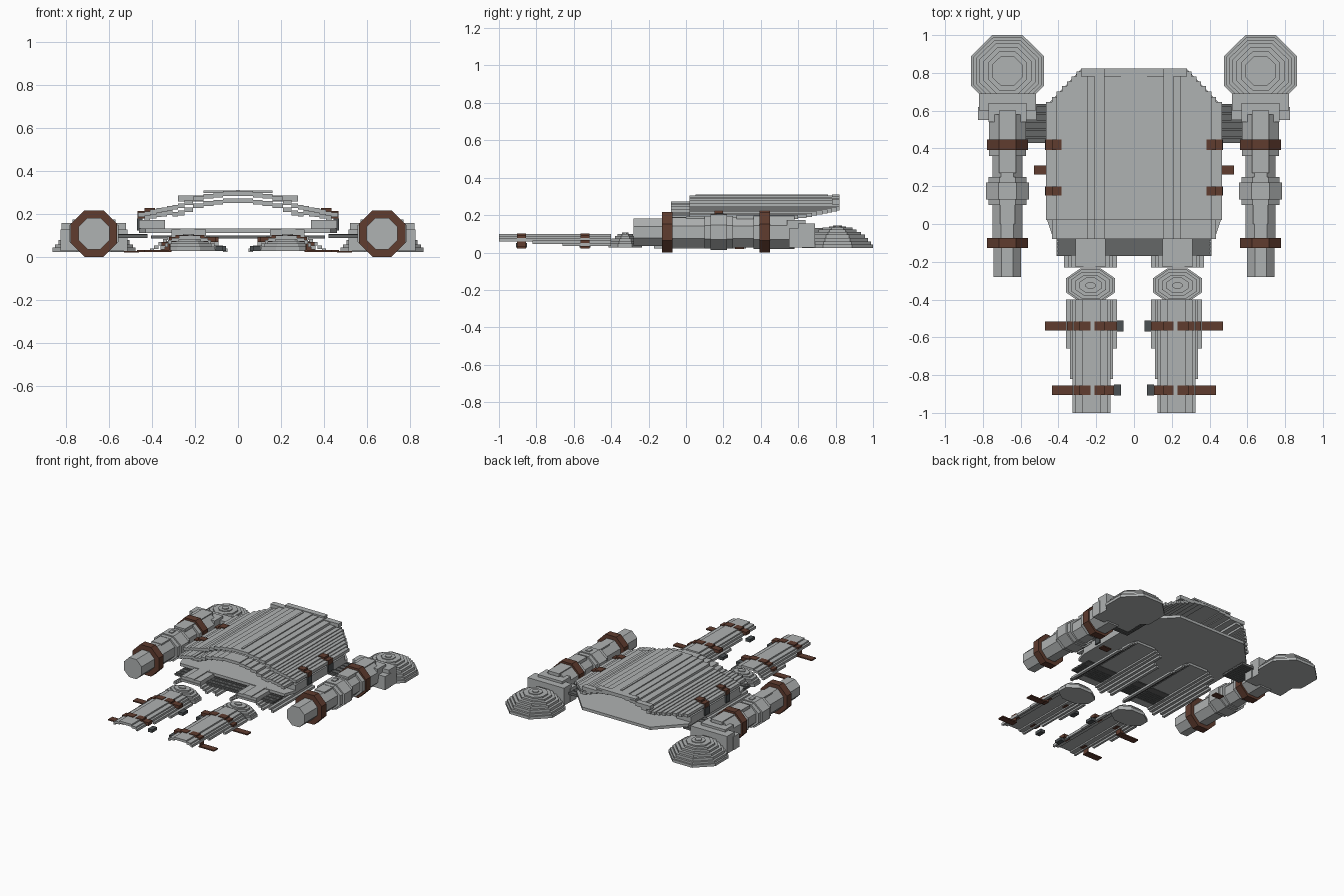
import bpy, bmesh, math

if "Cube" in bpy.data.objects:
    bpy.data.objects.remove(bpy.data.objects["Cube"])


def material(name, rgb):
    m = bpy.data.materials.new(name)
    m.diffuse_color = (*rgb, 1)
    m.use_nodes = True
    m.node_tree.nodes["Principled BSDF"].inputs["Base Color"].default_value = m.diffuse_color
    return m


STEEL = material("steel grey", (0.43, 0.445, 0.445))
DARK = material("dark mail", (0.13, 0.135, 0.135))
BUCKLE = material("buckle grey", (0.07, 0.08, 0.085))
LEATHER = material("brown leather", (0.115, 0.045, 0.028))


def finish(name, bm, mat):
    bmesh.ops.recalc_face_normals(bm, faces=bm.faces)
    me = bpy.data.meshes.new(name)
    bm.to_mesh(me)
    bm.free()
    me.materials.append(mat)
    ob = bpy.data.objects.new(name, me)
    bpy.context.collection.objects.link(ob)
    return ob


def prism(bm, outline, place):
    """Closed prism: outline points mapped at both ends by place(point, end)."""
    a, b = ([bm.verts.new(place(p, e)) for p in outline] for e in (0, 1))
    n = len(outline)
    bm.faces.new(a)
    bm.faces.new(b[::-1])
    for i in range(n):
        bm.faces.new((a[i], b[i], b[(i + 1) % n], a[(i + 1) % n]))


def add_box(bm, x0, x1, y0, y1, z0, z1):
    prism(bm, [(x0, y0), (x1, y0), (x1, y1), (x0, y1)],
          lambda p, e: (p[0], p[1], z1 if e else z0))


def boxes(name, items, mat):
    bm = bmesh.new()
    for it in items:
        add_box(bm, *it)
    return finish(name, bm, mat)


def octagon(rx, ry):
    k = math.tan(math.pi / 8)
    return [(sx * rx, sy * ry) for sx, sy in
            ((1, -k), (1, k), (k, 1), (-k, 1), (-1, k), (-1, -k), (-k, -1), (k, -1))]


def dome(name, cx, cy, rx, ry, z0, tiers, mat=STEEL):
    """Stepped octagonal dome; tiers are (scale, top z)."""
    bm = bmesh.new()
    low = z0
    for s, top in tiers:
        prism(bm, octagon(rx * s, ry * s),
              lambda p, e: (cx + p[0], cy + p[1], top if e else low))
        low = top
    return finish(name, bm, mat)


def tube(name, cx, cz, sections, mat):
    """Octagonal prisms along y; sections are (y0, y1, rx, rz)."""
    bm = bmesh.new()
    for y0, y1, rx, rz in sections:
        prism(bm, octagon(rx, rz),
              lambda p, e: (cx + p[0], y1 if e else y0, cz + p[1]))
    return finish(name, bm, mat)


def arch(name, cx, bands, y_range, thick, mat=STEEL):
    """Symmetric stepped arch of lengthwise strips; bands are (x0, x1, top z)."""
    items = []
    for x0, x1, top in bands:
        y0, y1 = y_range((x0 + x1) / 2)
        for s in (1, -1):
            a, b = sorted((cx + s * x0, cx + s * x1))
            items.append((a, b, y0, y1, top - thick, top))
    return boxes(name, items, mat)


# Breastplate: long stepped strips with cut upper corners
CHEST = [(0, .07, .307), (.07, .115, .3), (.115, .16, .294), (.16, .21, .283),
         (.21, .25, .265), (.25, .28, .25), (.28, .305, .244), (.305, .33, .238),
         (.33, .355, .232), (.355, .38, .228), (.38, .41, .222), (.41, .435, .213),
         (.435, .465, .208)]


def shoulder_cut(x):
    return .82 if x < .28 else .82 - (x - .28) * 1.03


arch("breastplate", 0, CHEST, lambda x: (.02, shoulder_cut(x)), .022)
arch("belly_plate", 0, [(a, b, z - .033 if a < .3 else z - .02) for a, b, z in CHEST if a < .43],
     lambda x: (-.08, .03), .022)
boxes("breast_ridge", [(-.008, .008, .05, .76, .307, .313)], STEEL)
boxes("collar_lip", [(-.16, .16, .78, .822, .298, .311)] +
      [(min(s * .16, s * .28), max(s * .16, s * .28), .78, .822, .26, .288) for s in (1, -1)], STEEL)

# Flat backplate with raised side rims
bm = bmesh.new()
prism(bm, [(-.46, .02), (-.43, -.07), (.43, -.07), (.46, .02), (.46, .63),
           (.28, .82), (-.28, .82), (-.46, .63)],
      lambda p, e: (p[0], p[1], .133 if e else .112))
finish("backplate", bm, STEEL)

# Mail skirt made of crosswise rows
boxes("mail_skirt", [(-.405, .405, -.17 + i * .02, -.155 + i * .02, .088, .1 + .002 * (i % 2))
                     for i in range(6)] + [(-.4, .4, -.165, .0, .09, .097)], DARK)

KNEE = [(1, .05), (.92, .063), (.8, .076), (.62, .09), (.45, .1), (.2, .108)]
PAD = [(1, .045), (.94, .06), (.86, .08), (.77, .098), (.66, .113), (.54, .126),
       (.42, .136), (.24, .142), (.12, .147)]
GREAVE = [(0, .05, .1), (.05, .085, .09), (.085, .1, .08), (.1, .115, .066), (.115, .135, .054)]
THIGH = [(0, .08, .108), (.08, .1, .096), (.1, .12, .085), (.12, .14, .07),
         (.14, .16, .055), (.16, .18, .04)]


def greave_span(x):
    return (-1 if x < .095 else -.82 if x < .11 else -.66, -.40)


for s, side in ((1, "right"), (-1, "left")):
    def mx(a, b):
        return tuple(sorted((s * a, s * b)))

    # Side rims, tassets and mail sleeves
    boxes(side + "_back_rim", [(*mx(.34, .46), .02, .6, .125, .172)], STEEL)
    boxes(side + "_tasset", [(*mx(.15, .31), -.225, -.05, .105, .128),
                             (*mx(.2, .27), -.23, -.05, .125, .134)], STEEL)
    boxes(side + "_mail_sleeve", [(*mx(.42, .58), .43 + i * .021, .446 + i * .021, .09,
                                   .105 + .003 * (i % 2)) for i in range(10)] +
          [(*mx(.42, .575), .43, .635, .092, .1)], DARK)

    # Torso straps and buckles
    for y in (.42, .175):
        w = .028 if y > .3 else .023
        boxes(side + "_torso_strap", [(*mx(.385, .435), y - w, y + w, .205, .228),
                                      (*mx(.43, .468), y - w, y + w, .18, .214)], LEATHER)
        boxes(side + "_torso_buckle", [(*mx(.445, .47), y - w, y + w, .125, .18)], BUCKLE)
    boxes(side + "_loose_strap", [(*mx(.46, .53), .263, .31, .022, .03)], LEATHER)

    # Thigh guard shell
    arch(side + "_thigh_guard", s * .23, THIGH,
         lambda x: (-.23 if x < .15 else -.17, .4 if x < .14 else .32), .016)

    # Knee, greave
    dome(side + "_knee_cop", s * .23, -.325, .13, .09, .028, KNEE)
    arch(side + "_greave", s * .225, GREAVE, greave_span, .018)

    # Greave straps: bands over the arch, flat tail outside, buckle inside
    for y, inner, end in ((-.54, .09, .47), (-.88, .105, .435)):
        y0, y1 = y - .024, y + .024
        tail = end - .125
        boxes(side + "_greave_strap", [
            (*mx(.155, .21), y0, y1, .09, .104), (*mx(.23, .29), y0, y1, .09, .104),
            (*mx(inner, .16), y0, y1, .07, .094), (*mx(.285, .32), y0, y1, .07, .094),
            (*mx(tail, end), y0, y1, .024, .033),
            (*mx(.315, tail + .01), y0, y1, .03, .07)], LEATHER)
        boxes(side + "_greave_buckle", [(*mx(inner - .035, inner), y0 - .005, y1 + .005, .03, .052)],
              BUCKLE)

    # Arm guard sections with elbow cop
    ax = s * .67
    tube(side + "_arm_guard", ax, .11, [
        (-.28, -.1, .073, .073), (-.1, .1, .08, .08), (.1, .13, .1, .086),
        (.13, .22, .113, .094), (.22, .25, .1, .086), (.25, .36, .08, .08),
        (.36, .58, .098, .09)], STEEL)
    boxes(side + "_arm_ridge", [(ax - .04, ax + .04, .0, .1, .18, .194),
                                (ax - .045, ax + .045, .27, .6, .18, .203),
                                (ax - .015, ax + .015, .16, .2, .2, .21)], STEEL)
    tube(side + "_arm_strap", ax, .11, [(-.128, -.073, .108, .108),
                                        (.392, .448, .108, .108)], LEATHER)

    # Shoulder collar and stepped shoulder pad
    boxes(side + "_shoulder_collar", [(ax - .155, ax + .155, .55, .62, .03, .13),
                                      (ax - .15, ax + .15, .6, .69, .028, .158),
                                      (ax - .1, ax + .1, .54, .64, .1, .175)], STEEL)
    dome(side + "_shoulder_pad", ax, .81, .193, .19, .025, PAD)

# Lift the whole set so the lowest strap rests on the ground
low = min((o.matrix_world @ v.co).z for o in bpy.data.objects for v in o.data.vertices)
for o in bpy.data.objects:
    o.location.z -= low
